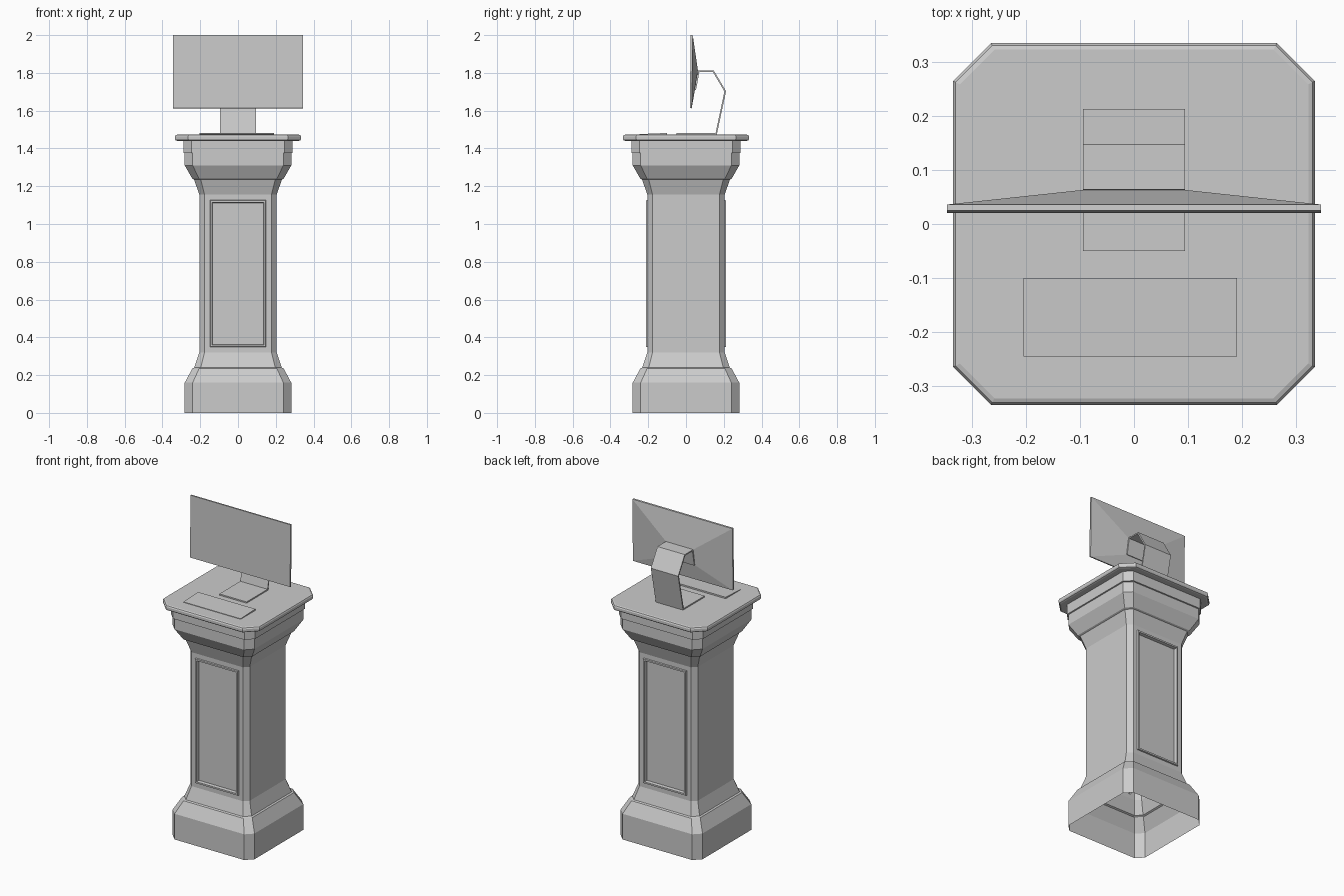
import bpy, bmesh
from mathutils import Vector

cube = bpy.data.objects.get("Cube")
if cube:
    bpy.data.objects.remove(cube, do_unlink=True)

grey = bpy.data.materials.new("plain grey")
grey.use_nodes = True
grey.diffuse_color = (0.6, 0.6, 0.6, 1)
bsdf = next(n for n in grey.node_tree.nodes if n.type == 'BSDF_PRINCIPLED')
bsdf.inputs["Base Color"].default_value = (0.6, 0.6, 0.6, 1)


def finish(name, bm):
    mesh = bpy.data.meshes.new(name)
    bm.to_mesh(mesh)
    bm.free()
    mesh.materials.append(grey)
    obj = bpy.data.objects.new(name, mesh)
    bpy.context.collection.objects.link(obj)
    return obj


def loft(bm, rings, cap_bottom=False, cap_top=False):
    """Join square rings with cut corners, each (height, half width, corner cut)."""
    loops = []
    for z, h, c in rings:
        k = h - c
        outline = [(-k, -h), (k, -h), (h, -k), (h, k), (k, h), (-k, h), (-h, k), (-h, -k)]
        loops.append([bm.verts.new((x, y, z)) for x, y in outline])
    for low, high in zip(loops, loops[1:]):
        for i in range(8):
            j = (i + 1) % 8
            bm.faces.new((low[i], low[j], high[j], high[i]))
    if cap_bottom:
        bm.faces.new(loops[0][::-1])
    if cap_top:
        bm.faces.new(loops[-1])


def extrude_profile(name, outline, x0, x1):
    """Sweep a closed side outline of (y, z) points across the width."""
    bm = bmesh.new()
    ends = [[bm.verts.new((x, y, z)) for y, z in outline] for x in (x0, x1)]
    n = len(outline)
    for i in range(n):
        j = (i + 1) % n
        bm.faces.new((ends[0][i], ends[0][j], ends[1][j], ends[1][i]))
    bm.faces.new(ends[0])
    bm.faces.new(ends[1][::-1])
    bmesh.ops.recalc_face_normals(bm, faces=bm.faces)
    return finish(name, bm)


# Hollow pedestal, open underneath
bm = bmesh.new()
loft(bm, [
    (0.0, 0.282, 0.042), (0.16, 0.282, 0.042), (0.235, 0.242, 0.036),
    (0.24, 0.232, 0.035), (0.32, 0.205, 0.028),
    (1.155, 0.205, 0.028), (1.235, 0.232, 0.035), (1.24, 0.242, 0.036),
    (1.31, 0.282, 0.042), (1.375, 0.282, 0.042),
    (1.377, 0.289, 0.043), (1.44, 0.289, 0.043),
])
# Raised frame around a sunken panel on the front and back of the shaft
panels = [f for f in bm.faces
          if f.calc_center_median().z > 0.5 and f.calc_area() > 0.2 and abs(f.normal.y) > 0.9]
if not panels:
    bm.normal_update()
    panels = [f for f in bm.faces if f.calc_area() > 0.2 and abs(f.normal.y) > 0.9]
for width, rise in ((0.04, 0), (0.003, 0.008), (0.014, 0), (0.004, -0.02)):
    bmesh.ops.inset_individual(bm, faces=panels, thickness=width, depth=rise)
finish("pedestal", bm)

# Table top with a rounded rim
bm = bmesh.new()
loft(bm, [
    (1.44, 0.322, 0.064), (1.443, 0.33, 0.068), (1.45, 0.334, 0.07),
    (1.463, 0.334, 0.07), (1.47, 0.33, 0.068), (1.473, 0.322, 0.064),
], True, True)
finish("table_top", bm)

# Keyboard wedge
extrude_profile("keyboard", [(-0.245, 1.473), (-0.1, 1.473), (-0.1, 1.482), (-0.245, 1.476)],
                -0.204, 0.19)

# Bent strip stand: offset its outer path inward to give it thickness
path = [Vector(p) for p in ((-0.05, 1.473), (0.163, 1.473), (0.212, 1.703),
                            (0.147, 1.813), (0.064, 1.813), (0.045, 1.71))]
inner = []
for i, p in enumerate(path):
    sides = []
    if i > 0:
        sides.append((p - path[i - 1]).normalized())
    if i < len(path) - 1:
        sides.append((path[i + 1] - p).normalized())
    normals = [Vector((-d.y, d.x)) for d in sides]
    mid = sum(normals, Vector((0, 0))).normalized()
    inner.append(p + mid * 0.008 / mid.dot(normals[0]))
extrude_profile("monitor_stand", [tuple(p) for p in path + inner[::-1]], -0.094, 0.094)

# Monitor: thin tilted slab whose back tapers to the mount
bm = bmesh.new()
loops = []
for w, y_low, z_low, y_high, z_high in (
        (0.345, 0.02, 1.614, 0.025, 2.0),
        (0.345, 0.03, 1.612, 0.036, 1.999),
        (0.094, 0.047, 1.71, 0.063, 1.812)):
    loops.append([bm.verts.new(p) for p in (
        (-w, y_low, z_low), (w, y_low, z_low), (w, y_high, z_high), (-w, y_high, z_high))])
for a, b in zip(loops, loops[1:]):
    for i in range(4):
        j = (i + 1) % 4
        bm.faces.new((a[i], a[j], b[j], b[i]))
bm.faces.new(loops[0])
bm.faces.new(loops[-1][::-1])
bmesh.ops.recalc_face_normals(bm, faces=bm.faces)
finish("monitor", bm)
